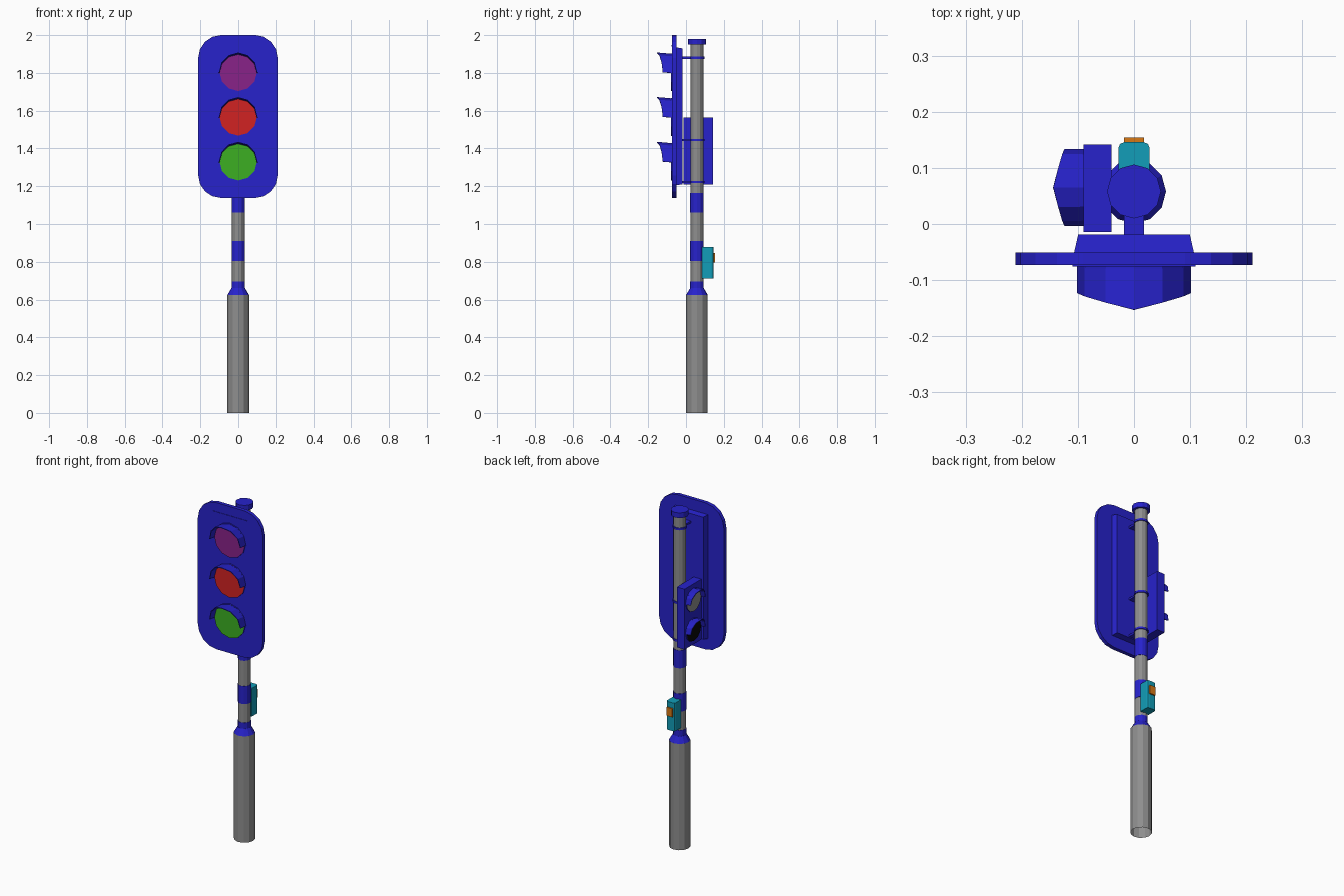
import bpy, bmesh
from math import sin, cos, pi
from mathutils import Matrix, Vector

if "Cube" in bpy.data.objects:
    bpy.data.objects.remove(bpy.data.objects["Cube"])

MATS = {
    "blue": (0.02, 0.016, 0.6, 1), "purple": (0.25, 0.016, 0.25, 1),
    "red": (0.64, 0.016, 0.016, 1), "green": (0.045, 0.43, 0.016, 1),
    "teal": (0.006, 0.34, 0.48, 1), "orange": (0.68, 0.19, 0.008, 1),
    "black": (0.002, 0.002, 0.002, 1), "grey": (0.27, 0.27, 0.27, 1),
}
for n, c in list(MATS.items()):
    MATS[n] = bpy.data.materials.new(n)
    MATS[n].diffuse_color = c

PY = 0.058  # pole axis in y


def finish(bm, name, mat="grey", solid=True):
    if solid:
        bmesh.ops.recalc_face_normals(bm, faces=bm.faces)
    me = bpy.data.meshes.new(name)
    bm.to_mesh(me)
    bm.free()
    ob = bpy.data.objects.new(name, me)
    bpy.context.collection.objects.link(ob)
    me.materials.append(MATS[mat])
    return ob


def box(name, lo, hi, mat="grey"):
    bm = bmesh.new()
    lo, hi = Vector(lo), Vector(hi)
    m = Matrix.Translation((lo + hi) / 2) @ Matrix.Diagonal((*(hi - lo), 1))
    bmesh.ops.create_cube(bm, size=1, matrix=m)
    return finish(bm, name, mat)


def tube(name, z0, z1, r0, r1, mat="grey", caps=True):
    bm = bmesh.new()
    bmesh.ops.create_cone(bm, cap_ends=caps, segments=12, radius1=r0, radius2=r1,
                          depth=z1 - z0, matrix=Matrix.Translation((0, PY, (z0 + z1) / 2)))
    return finish(bm, name, mat)


def prism(name, pts, y0, y1, back_scale=(1, 1), centre_z=0, mat="grey"):
    """Extrude an xz outline from y0 to y1, scaling the far end."""
    bm = bmesh.new()
    a = [bm.verts.new((x, y0, centre_z + z)) for x, z in pts]
    b = [bm.verts.new((x * back_scale[0], y1, centre_z + z * back_scale[1])) for x, z in pts]
    bm.faces.new(a)
    bm.faces.new(b)
    for i in range(len(a)):
        j = (i + 1) % len(a)
        bm.faces.new((a[i], a[j], b[j], b[i]))
    return finish(bm, name, mat)


def lamp(name, pos, r, side, ends, turn, mat):
    """Rim, lens disc and half-round visor, facing -y and turned about z."""
    place = Matrix.Translation(pos) @ Matrix.Rotation(turn, 4, "Z")
    upright = Matrix.Rotation(pi / 2, 4, "X")
    # low rim behind the lens
    bm = bmesh.new()
    bmesh.ops.create_cone(bm, cap_ends=True, segments=12, radius1=r, radius2=r,
                          depth=0.008, matrix=place @ Matrix.Translation((0, -0.002, 0)) @ upright)
    finish(bm, name + "_rim", "blue")
    # lens, wound so that it faces outwards
    bm = bmesh.new()
    bmesh.ops.create_circle(bm, cap_ends=True, segments=12, radius=r * 0.99,
                            matrix=place @ Matrix.Translation((0, -0.0075, 0)) @ upright)
    finish(bm, name + "_lens", mat, solid=False)
    # visor, longest at the top
    bm = bmesh.new()
    rows = []
    for i in range(7):
        c, s = cos(pi * i / 6), sin(pi * i / 6)
        peak = (1 - abs(c)) ** 0.8
        rows.append([bm.verts.new((r * c, 0, r * s - 0.004)),
                     bm.verts.new((r * c, -side - (ends - side) * peak, r * s + 0.003 * s))])
    for p, q in zip(rows, rows[1:]):
        bm.faces.new((p[0], p[1], q[1], q[0]))
    bmesh.ops.transform(bm, matrix=place, verts=bm.verts)
    ob = finish(bm, name + "_visor", "blue")
    mod = ob.modifiers.new("thickness", "SOLIDIFY")
    mod.thickness = 0.004
    mod.offset = 0


# Pole: thick open base, collar, banded shaft, cap
tube("base_pole", 0, 0.625, 0.057, 0.057, caps=False)
tube("base_collar", 0.625, 0.66, 0.057, 0.036, "blue")
tube("shaft", 0.65, 1.96, 0.034, 0.034)
for i, (a, b) in enumerate([(0.655, 0.695), (0.805, 0.91), (1.06, 1.165)]):
    tube(f"pole_band_{i}", a, b, 0.0355, 0.0355, "blue")
tube("pole_cap", 1.95, 1.98, 0.048, 0.048, "blue")

# Backboard with rounded corners
R, hw, hh = 0.12, 0.211, 0.431
outline = []
for q, (sx, sz) in enumerate([(1, 1), (-1, 1), (-1, -1), (1, -1)]):
    for k in range(5):
        a = pi / 2 * (q + k / 4)
        outline.append((sx * (hw - R) + R * cos(a), sz * (hh - R) + R * sin(a)))
prism("backboard", outline, -0.073, -0.051, centre_z=1.569, mat="blue")

# Tapered main housing behind the board, and the slim lip in front
rect = [(-0.107, -0.365), (0.107, -0.365), (0.107, 0.365), (-0.107, 0.365)]
prism("main_housing", rect, -0.052, -0.019, (0.93, 0.985), 1.57, "blue")
box("board_lip", (-0.11, -0.0755, 1.94), (0.11, -0.072, 1.947), "blue")

# Main lamps
for z, c in [(1.803, "purple"), (1.567, "red"), (1.33, "green")]:
    lamp(f"{c}_lamp", (0, -0.073, z), 0.1, 0.05, 0.08, 0, c)

# Side signal facing -x
box("side_housing", (-0.09, -0.014, 1.21), (-0.04, 0.142, 1.565), "blue")
for n, z, c in [("upper", 1.475, "grey"), ("lower", 1.30, "black")]:
    lamp(f"side_{n}_lamp", (-0.09, 0.065, z), 0.067, 0.034, 0.054, -pi / 2, c)

# Clamps joining the housings to the pole
for i, z in enumerate([1.88, 1.445, 1.222]):
    tube(f"clamp_ring_{i}", z - 0.006, z + 0.006, 0.039, 0.039, "blue")
    box(f"clamp_arm_{i}", (-0.018, -0.02, z - 0.006), (0.018, 0.04, z + 0.006), "blue")

# Push-button box on the back
ob = box("button_box", (-0.028, 0.085, 0.712), (0.028, 0.146, 0.878), "teal")
bm = bmesh.new()
bm.from_mesh(ob.data)
edges = [e for e in bm.edges if all(v.co.y > 0.14 for v in e.verts)
         and abs(e.verts[0].co.z - e.verts[1].co.z) > 0.1]
bmesh.ops.bevel(bm, geom=edges, offset=0.011, segments=2, profile=0.5, affect="EDGES")
bm.to_mesh(ob.data)
bm.free()
box("push_button", (-0.018, 0.14, 0.797), (0.018, 0.154, 0.847), "orange")

for m in bpy.data.materials:
    if m.users and not m.is_grease_pencil:
        m.use_nodes = True
        m.node_tree.nodes["Principled BSDF"].inputs["Base Color"].default_value = m.diffuse_color
